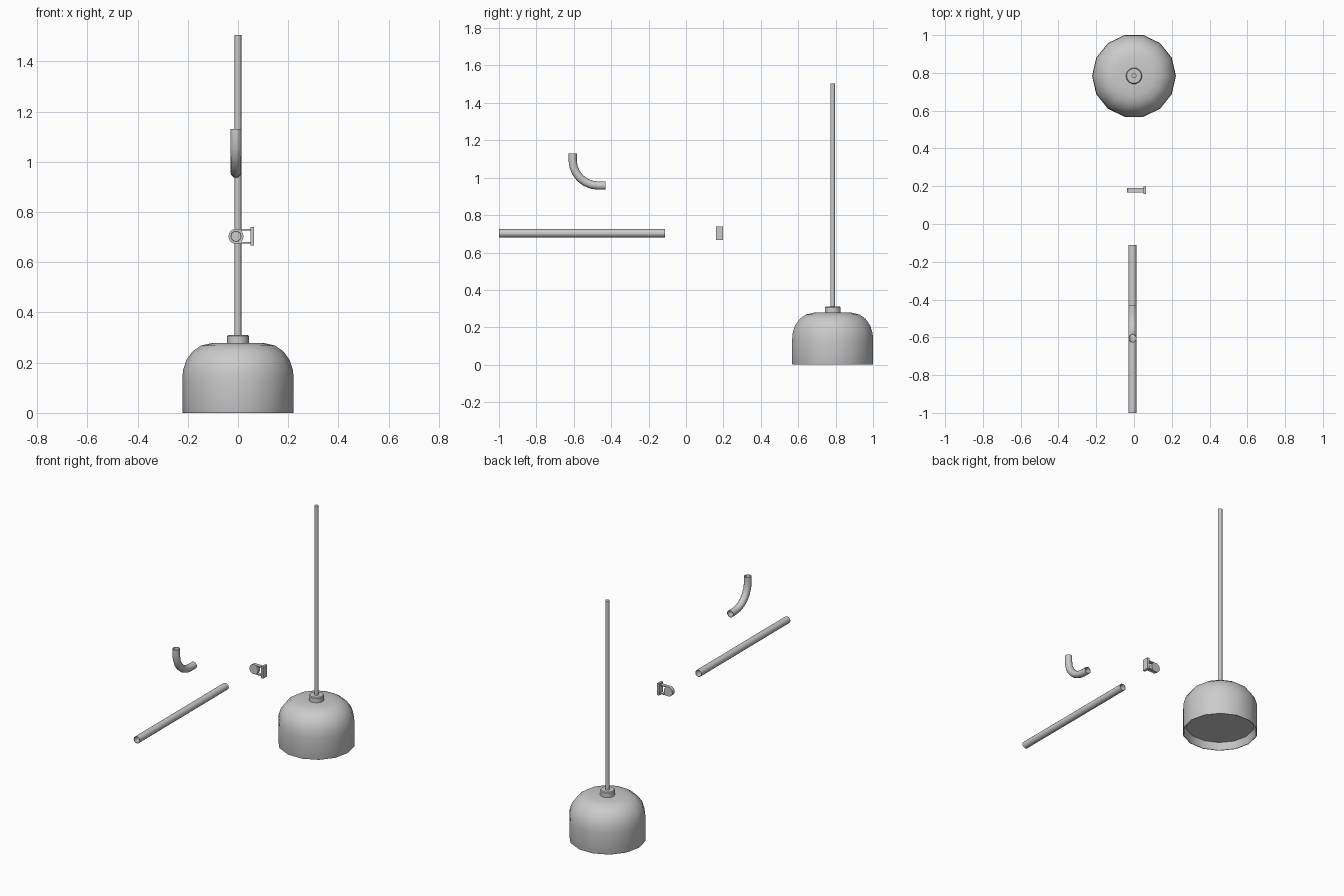
import bpy, bmesh, math
from mathutils import Vector

if "Cube" in bpy.data.objects:
    bpy.data.objects.remove(bpy.data.objects["Cube"])

AXIS_Y = 0.784      # lamp axis
PIPE_X = -0.008     # pipe parts axis
PIPE_Z = 0.703


def finish(name, bm, angle=35):
    bmesh.ops.remove_doubles(bm, verts=bm.verts, dist=1e-5)
    bmesh.ops.recalc_face_normals(bm, faces=bm.faces)
    me = bpy.data.meshes.new(name)
    bm.to_mesh(me)
    bm.free()
    ob = bpy.data.objects.new(name, me)
    bpy.context.collection.objects.link(ob)
    bpy.ops.object.select_all(action='DESELECT')
    bpy.context.view_layer.objects.active = ob
    ob.select_set(True)
    bpy.ops.object.shade_smooth_by_angle(angle=math.radians(angle))
    return ob


def bridge(bm, rings):
    for a, b in zip(rings, rings[1:]):
        n = len(a)
        for i in range(n):
            bm.faces.new((a[i], a[(i + 1) % n], b[(i + 1) % n], b[i]))


def lathe(name, profile, n, angle=35):
    """Closed solid of revolution about the lamp axis, capped at both ends."""
    bm = bmesh.new()
    rings = [[bm.verts.new((r * math.cos(2 * math.pi * i / n),
                            AXIS_Y + r * math.sin(2 * math.pi * i / n), z))
              for i in range(n)] for r, z in profile]
    bridge(bm, rings)
    bm.faces.new(rings[0])
    bm.faces.new(rings[-1])
    return finish(name, bm, angle)


def tube(name, path, r, wall=0.003, n=12):
    """Open-ended hollow pipe swept along (y, z) points."""
    bm = bmesh.new()
    pts = [Vector((PIPE_X, y, z)) for y, z in path]
    side = Vector((1, 0, 0))

    def ring(k, rad):
        t = (pts[min(k + 1, len(pts) - 1)] - pts[max(k - 1, 0)]).normalized()
        nrm = side.cross(t)
        return [bm.verts.new(pts[k] + rad * (side * math.cos(a) + nrm * math.sin(a)))
                for a in (2 * math.pi * i / n for i in range(n))]

    outer = [ring(k, r) for k in range(len(pts))]
    inner = [ring(k, r - wall) for k in range(len(pts))]
    rings = outer + inner[::-1]
    bridge(bm, rings + [rings[0]])
    return finish(name, bm, 40)


def add_box(bm, lo, hi):
    vs = bmesh.ops.create_cube(bm, size=1)['verts']
    for v in vs:
        v.co = Vector([(l + h) / 2 + c * (h - l) for l, h, c in zip(lo, hi, v.co)])


# Pendant lamp: domed shade with recessed diffuser disc, collar and rod
lathe("lamp_shade", [(0.202, 0.045), (0.214, 0.004), (0.216, 0.0), (0.220, 0.0),
                     (0.222, 0.006), (0.222, 0.135), (0.219, 0.17), (0.206, 0.21),
                     (0.181, 0.245), (0.148, 0.268), (0.105, 0.278), (0.04, 0.278)], 14)
lathe("shade_collar", [(0.043, 0.276), (0.043, 0.306), (0.039, 0.311)], 14)
lathe("hanging_rod", [(0.014, 0.305), (0.014, 1.505)], 6, 65)

# Straight pipe and pipe elbow
tube("straight_pipe", [(-1.0, PIPE_Z), (-0.112, PIPE_Z)], 0.022)
R, cy, cz = 0.136, -0.47, 1.094
arc = [(cy - R * math.cos(math.pi / 2 * i / 6), cz - R * math.sin(math.pi / 2 * i / 6))
       for i in range(7)]
tube("pipe_elbow", [(cy - R, 1.13)] + arc + [(-0.43, cz - R)], 0.022)

# Pipe clip: round head, two straps and a wall plate
bm = bmesh.new()
n = 16
rings = [[bm.verts.new((PIPE_X + 0.03 * math.cos(2 * math.pi * i / n), y,
                        PIPE_Z + 0.03 * math.sin(2 * math.pi * i / n)))
          for i in range(n)] for y in (0.168, 0.19)]
bridge(bm, rings)
for ring in rings:
    bm.faces.new(ring)
for s in (-1, 1):
    zc = PIPE_Z + s * 0.026
    add_box(bm, (0.0, 0.168, zc - 0.003), (0.051, 0.19, zc + 0.003))
add_box(bm, (0.05, 0.16, 0.666), (0.064, 0.199, 0.74))
finish("pipe_clip", bm)
